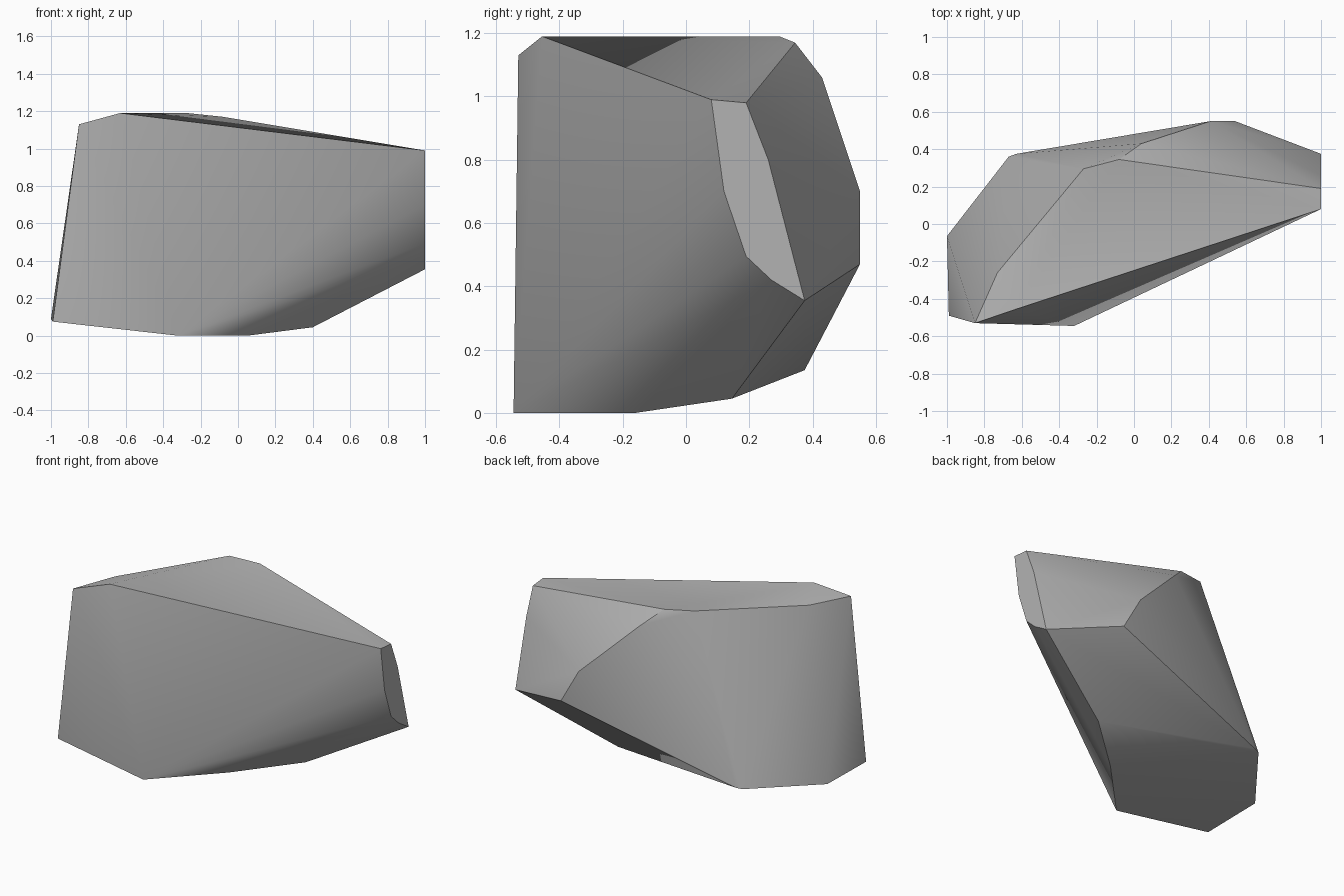
import bpy
import bmesh
import math

# Remove only the default starting object
default_cube = bpy.data.objects.get("Cube")
if default_cube is not None:
    bpy.data.objects.remove(default_cube, do_unlink=True)


def make_material(name, colour):
    material = bpy.data.materials.new(name)
    material.use_nodes = True
    material.diffuse_color = colour
    shader = next(n for n in material.node_tree.nodes if n.type == "BSDF_PRINCIPLED")
    shader.inputs["Base Color"].default_value = colour
    return material


# Outline of the small flat end, all at the same x, as (y, z)
end_outline = [(.08, .99), (.19, .98), (.26, .8), (.375, .355),
               (.27, .42), (.19, .495), (.12, .7)]

# Corners of the sloping upper face, following its rear rim
upper_rim = [(-.85, -.53, 1.13), (-.63, -.455, 1.19), (-.73, -.26, 1.14),
             (-.27, .295, 1.19), (-.08, .345, 1.17), (.04, .43, 1.06)]

# Bulge at the rear
rear_bulge = [(.41, .55, .7), (.54, .55, .47)]

# Corners of the nearly flat underside
underside = [(-.32, -.545, 0), (.05, -.16, 0), (.4, .145, .045),
             (-.63, .375, .135), (-.67, .36, .13),
             (-1, -.065, .09), (-.99, -.49, .075)]


def build_hull(name, corners, material):
    """Wrap a tight convex skin around the corner points."""
    bm = bmesh.new()
    for corner in corners:
        bm.verts.new(corner)
    hull = bmesh.ops.convex_hull(bm, input=bm.verts[:], use_existing_faces=False)
    # Drop any points left inside the skin
    loose = {e for key in ("geom_interior", "geom_unused") for e in hull[key]
             if isinstance(e, bmesh.types.BMVert)}
    bmesh.ops.delete(bm, geom=list(loose), context="VERTS")
    bmesh.ops.recalc_face_normals(bm, faces=bm.faces[:])
    mesh = bpy.data.meshes.new(name)
    bm.to_mesh(mesh)
    bm.free()
    mesh.materials.append(material)
    obj = bpy.data.objects.new(name, mesh)
    bpy.context.collection.objects.link(obj)
    return obj


# Angular boulder with soft shading over its shallow edges
stone_grey = make_material("stone grey", (.45, .45, .45, 1))
end_corners = [(1, y, z) for y, z in end_outline]
boulder = build_hull("boulder", end_corners + upper_rim + rear_bulge + underside, stone_grey)

bpy.ops.object.select_all(action="DESELECT")
boulder.select_set(True)
bpy.context.view_layer.objects.active = boulder
bpy.ops.object.shade_smooth_by_angle(angle=math.radians(30))
